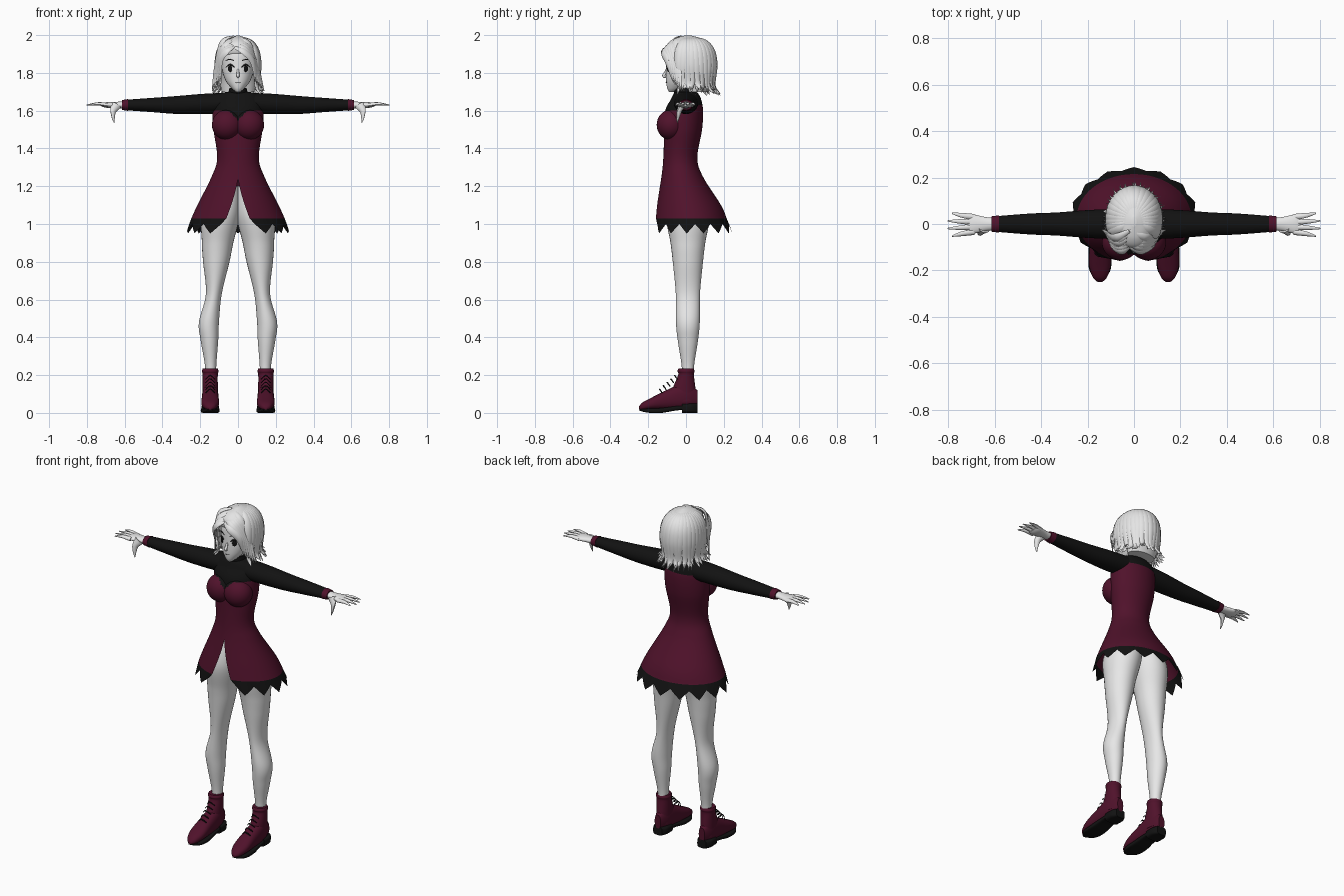
import bpy, bmesh, math, random
from mathutils import Vector, Matrix

random.seed(4)
cube = bpy.data.objects.get("Cube")
if cube:
    bpy.data.objects.remove(cube, do_unlink=True)


def material(name, rgb):
    mat = bpy.data.materials.new(name)
    mat.use_nodes = True
    mat.diffuse_color = (*rgb, 1)
    bsdf = next(node for node in mat.node_tree.nodes if node.type == 'BSDF_PRINCIPLED')
    bsdf.inputs["Base Color"].default_value = (*rgb, 1)
    return mat


SKIN = material("pale skin", (.8, .8, .8))
HAIR = material("pale hair", (.78, .78, .78))
WINE = material("wine cloth", (.08, .006, .024))
BLACK = material("black cloth", (.006, .006, .006))

# Shared anchor points
ARM = Vector((0, 0, 1.63))
FOOT = Vector((.147, 0, 0))
CHIN = Vector((0, 0, 1.7))
FACE = Vector((0, 0, 1.8))
SCALP = Vector((0, .02, 1.83))


def mix(a, b, t):
    return [p + (q - p) * t for p, q in zip(a, b)]


def spline(rows, steps):
    """Smooth curve through rows of numbers."""
    last = len(rows) - 1
    curve = []
    for i in range(last):
        before, start, end, after = (rows[min(max(i + k, 0), last)] for k in (-1, 0, 1, 2))
        out_handle = [s + (e - b) / 6 for b, s, e in zip(before, start, end)]
        in_handle = [e - (a - s) / 6 for s, e, a in zip(start, end, after)]
        for j in range(steps):
            t = j / steps
            middle = mix(out_handle, in_handle, t)
            left = mix(mix(start, out_handle, t), middle, t)
            right = mix(middle, mix(in_handle, end, t), t)
            curve.append(mix(left, right, t))
    return curve + [list(rows[last])]


def bridge(bm, rings, closed=True):
    """Join rings of points with faces; closed rings also get end caps."""
    loops = [[bm.verts.new(point) for point in ring] for ring in rings]
    count = len(loops[0])
    for low, high in zip(loops, loops[1:]):
        for i in range(count if closed else count - 1):
            k = (i + 1) % count
            bm.faces.new((low[i], low[k], high[k], high[i]))
    if closed:
        bm.faces.new(loops[0])
        bm.faces.new(loops[-1])


def loft(bm, axes, rows, at, power=1, sides=32):
    """Rows: place on first axis, centre on third axis, radius on second and third."""
    order = ['xyz'.index(axis) for axis in axes]
    rings = []
    for place, centre, wide, deep in spline(rows, 8):
        ring = []
        for i in range(sides):
            angle = math.tau * i / sides
            c, s = (math.copysign(abs(v) ** power, v) for v in (math.cos(angle), math.sin(angle)))
            point = Vector(at)
            for axis, value in zip(order, (place, wide * c, centre + deep * s)):
                point[axis] += value
            ring.append(point)
        rings.append(ring)
    bridge(bm, rings)


def sweep(bm, points, widths, at, flat=.6, sides=8):
    """Tapered strand along a path, flattened towards its anchor."""
    path = spline([(*point, width) for point, width in zip(points, widths)], 5)
    spots = [Vector(row[:3]) for row in path]
    rings = []
    for i, spot in enumerate(spots):
        ahead = (spots[min(i + 1, len(spots) - 1)] - spots[max(i - 1, 0)]).normalized()
        side = ahead.cross(spot).normalized()
        up = side.cross(ahead) * flat
        angles = [math.tau * k / sides for k in range(sides)]
        rings.append([at + spot + (side * math.cos(a) + up * math.sin(a)) * path[i][3] for a in angles])
    bridge(bm, rings)


def taper(count, width):
    return [width * math.sin(math.pi * (k + .5) / (count - .4)) for k in range(count)]


def ball(bm, centre, size, turn=0):
    matrix = Matrix.Translation(centre) @ Matrix.Rotation(turn, 4, 'Z') @ Matrix.Diagonal((*size, 1))
    bmesh.ops.create_uvsphere(bm, u_segments=48, v_segments=32, radius=1, matrix=matrix)


def finish(bm, name, mats, rule=None, mirror=False):
    bmesh.ops.recalc_face_normals(bm, faces=bm.faces)
    if rule:
        for face in bm.faces:
            face.material_index = rule(face.calc_center_median())
    mesh = bpy.data.meshes.new(name)
    bm.to_mesh(mesh)
    bm.free()
    for mat in mats:
        mesh.materials.append(mat)
    obj = bpy.data.objects.new(name, mesh)
    bpy.context.collection.objects.link(obj)
    if mirror:
        obj.modifiers.new("mirror", 'MIRROR')
    bpy.ops.object.select_all(action='DESELECT')
    obj.select_set(True)
    bpy.context.view_layer.objects.active = obj
    bpy.ops.object.shade_smooth_by_angle(angle=math.radians(50))


def part(name, mat, axes, rows, at, mirror=True, power=1):
    bm = bmesh.new()
    loft(bm, axes, rows, at, power)
    finish(bm, name, [mat], mirror=mirror)


# Dress: flared shell with front slit, black yoke and jagged black hem
def dress_colour(c):
    yoke = 1.63 if c.y > 0 else 1.6 - max(0, .05 - abs(c.x))
    return int(c.z > yoke or c.z < 1.03)


rows = [(1.7, 0, .05, .05), (1.69, 0, .1, .065), (1.66, 0, .13, .08), (1.6, -.01, .135, .1),
        (1.5, -.015, .13, .1), (1.35, -.03, .11, .09), (1.25, -.02, .14, .11),
        (1.1, .015, .215, .17), (1.03, .025, .247, .19)]
teeth, per_tooth = 13, 8
rings = []
for z, y, wide, deep in spline(rows, 12) + [(.95, .035, .275, .21)]:
    gap = 1.2 * max(0, 1.24 - z)
    ring = []
    for i in range(teeth * per_tooth + 1):
        angle = gap + (math.tau - 2 * gap) * i / (teeth * per_tooth)
        lift = abs(2 * (i % per_tooth) / per_tooth - 1) if z < 1 else 0
        pull = 1 - .06 * lift
        ring.append((math.sin(angle) * wide * pull, y - math.cos(angle) * deep * pull, z + .05 * lift))
    rings.append(ring)
bm = bmesh.new()
bridge(bm, rings, closed=False)
finish(bm, "dress", [WINE, BLACK], dress_colour)

bm = bmesh.new()
ball(bm, (.058, -.08, 1.525), (.08, .075, .08))
finish(bm, "bodice_front", [WINE, BLACK], dress_colour, mirror=True)

part("collar", BLACK, 'zxy', [(-.03, 0, .06, .06), (0, -.01, .05, .055), (.02, -.015, .045, .05)], CHIN, mirror=False)

# Sleeves, cuffs and hands
part("sleeves", BLACK, 'xyz', [(.08, .01, .065, .055), (.2, .005, .06, .053), (.33, 0, .05, .047),
                               (.45, 0, .045, .038), (.59, 0, .034, .028)], ARM)
part("cuffs", WINE, 'xyz', [(.583, 0, .037, .031), (.615, 0, .033, .026)], ARM)
bm = bmesh.new()
loft(bm, 'xyz', [(.59, 0, .025, .02), (.64, 0, .03, .017), (.7, 0, .042, .014), (.725, 0, .03, .005)], ARM)
palm = Vector((.7, 0, 1.53))
for k in range(4):
    y = -.035 + .022 * k
    reach = .085 if k in (0, 3) else .103
    sweep(bm, [(-.01, y, .1), (.04, y * 1.2, .106), (reach, y * 1.5, .1)], [.013, .011, .003], palm, flat=.8)
sweep(bm, [(-.055, -.02, .1), (-.04, -.035, .07), (-.04, -.043, .03), (-.045, -.046, .005)],
      [.028, .018, .009, .002], palm, flat=.7)
finish(bm, "hands", [SKIN], mirror=True)

# Legs, with hips hidden by the dress
part("legs", SKIN, 'zyx', [(1.2, .05, .08, .06), (1.05, .09, .115, .1), (.9, .108, .092, .083),
                           (.8, .115, .08, .07), (.63, .128, .064, .042), (.48, .154, .063, .053),
                           (.38, .151, .053, .046), (.25, .145, .033, .03), (.15, .145, .03, .03)], (0, .01, 0))

# Boots with soles, heels and laces
bm = bmesh.new()
loft(bm, 'yxz', [(-.25, .025, .01, .007), (-.23, .035, .03, .02), (-.18, .05, .046, .032),
                 (-.1, .07, .045, .052), (0, .09, .04, .07), (.06, .08, .02, .04)], FOOT, .85)
loft(bm, 'zxy', [(.06, -.015, .04, .07), (.13, -.01, .04, .06), (.2, 0, .04, .042),
                 (.22, 0, .044, .045), (.234, 0, .04, .04)], FOOT)
finish(bm, "boots", [WINE], mirror=True)
part("boot_soles", BLACK, 'yxz', [(-.245, .016, .012, .005), (-.2, .012, .045, .011), (-.13, .013, .05, .013),
                                  (-.05, .025, .043, .012), (.03, .03, .04, .012)], FOOT, power=.5)
part("boot_heels", BLACK, 'yxz', [(-.02, .025, .045, .025), (.03, .025, .045, .025), (.06, .025, .03, .025)],
     FOOT, power=.5)
bm = bmesh.new()
for k in range(5):
    y, z = -.125 + .02 * k, .12 + .018 * k
    sweep(bm, [(-.025, y, z - .015), (0, y - .015, z + .006), (.025, y, z - .015)], [.003, .004, .003], FOOT)
finish(bm, "boot_laces", [BLACK], mirror=True)

# Head, neck and nose
bm = bmesh.new()
loft(bm, 'zxy', [(0, -.075, .012, .015), (.02, -.055, .036, .045), (.06, -.03, .066, .075),
                 (.12, -.01, .084, .095), (.2, 0, .087, .1), (.25, 0, .06, .075)], CHIN)
loft(bm, 'zxy', [(-.04, -.015, .04, .045), (.07, -.01, .037, .04)], CHIN)
sweep(bm, [(0, -.1, .025), (0, -.11, 0), (0, -.118, -.017), (0, -.1, -.025)], [.004, .007, .008, .003], FACE, flat=1)
finish(bm, "head", [SKIN])

# Painted face details
bm = bmesh.new()
ball(bm, (.042, -.093, 1.822), (.013, .004, .017), .58)
sweep(bm, [(.02, -.104, .03), (.042, -.096, .044), (.066, -.074, .028)], [.002, .005, .001], FACE)
sweep(bm, [(.018, -.105, .062), (.045, -.093, .072), (.066, -.074, .064)], [.001, .003, .001], FACE)
sweep(bm, [(0, -.107, -.052), (.016, -.102, -.05)], [.002, .001], FACE)
finish(bm, "eyes_brows_mouth", [BLACK], mirror=True)

# Hair: inner cap, flipped back locks and parted fringe
part("hair_cap", HAIR, 'zxy', [(0, .06, .085, .05), (.06, .065, .1, .07), (.12, .055, .11, .096),
                               (.17, .04, .113, .115), (.21, .023, .11, .125), (.25, .01, .086, .11),
                               (.28, .01, .052, .075), (.297, .01, .01, .02)], CHIN, mirror=False)
bm = bmesh.new()
shape = [(.1, .16), (.6, .14), (.91, .09), (1.02, .01), (.97, -.09), (1.2, -.13)]
for layer, count in enumerate((22, 17)):
    for i in range(count):
        angle = math.radians(62 + 236 * i / (count - 1))
        drop, flip = random.uniform(-.02, .01), random.uniform(-.04, .04)
        points = []
        for k, (reach, z) in enumerate(shape):
            loose = max(0, k - 3) / 2
            reach += flip * loose - layer * .03
            twist = angle + random.uniform(-.1, .1) * loose
            points.append((math.sin(twist) * .115 * reach, -math.cos(twist) * .137 * reach, z + drop * loose))
        sweep(bm, points, taper(len(shape), .024), SCALP, flat=.35)
inner = [(0, -.12, .11), (.045, -.14, .085), (.085, -.12, .03), (.09, -.09, -.08)]
outer = [(0, -.05, .16), (.07, -.08, .13), (.11, -.06, 0), (.138, -.045, -.13)]
for side in (-1, 1):
    for k in range(6):
        points = []
        for j, (near, far) in enumerate(zip(inner, outer)):
            x, y, z = mix(near, far, k / 5)
            points.append((side * x - .007 * (3 - j), y, z + random.uniform(-.004, .004)))
        sweep(bm, points, taper(len(points), .02), SCALP, flat=.4)
finish(bm, "hair_locks", [HAIR])
